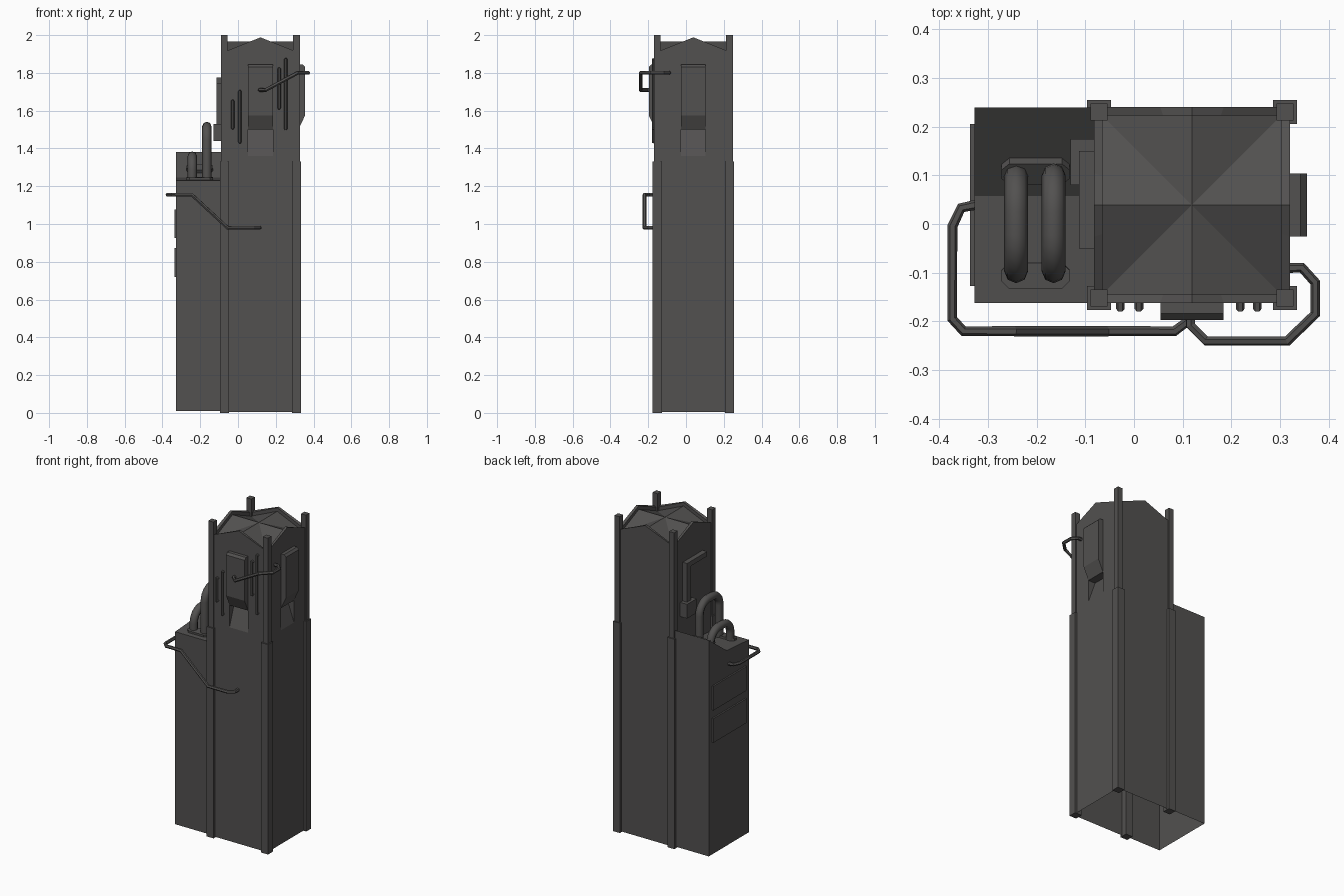
import bpy, bmesh, math
from mathutils import Matrix, Vector

if "Cube" in bpy.data.objects:
    bpy.data.objects.remove(bpy.data.objects["Cube"])

grey = bpy.data.materials.new("dark_grey_metal")
grey.diffuse_color = (0.085, 0.082, 0.08, 1)
grey.use_nodes = True
grey.node_tree.nodes["Principled BSDF"].inputs["Base Color"].default_value = grey.diffuse_color

CX, CY, W = 0.119, 0.039, 0.201      # tower centre and half width
H, T, D = 0.065, 0.017, 0.05         # chute half width, parapet thickness, chute depth
PEAK, EAVE = 1.988, 1.908


def make(name, faces):
    """Mesh object from polygons given as point lists, welded, normals outward."""
    bm = bmesh.new()
    for f in faces:
        bm.faces.new([bm.verts.new(p) for p in f])
    bmesh.ops.remove_doubles(bm, verts=bm.verts, dist=1e-5)
    bmesh.ops.recalc_face_normals(bm, faces=bm.faces)
    me = bpy.data.meshes.new(name)
    bm.to_mesh(me)
    bm.free()
    ob = bpy.data.objects.new(name, me)
    me.materials.append(grey)
    bpy.context.collection.objects.link(ob)
    return ob


def prism(base, offset, skip=()):
    """Faces of a polygon extruded by offset; skip leaves side quads open."""
    off = Vector(offset)
    a = [Vector(p) for p in base]
    b = [p + off for p in a]
    n = len(a)
    sides = [[a[i], a[(i + 1) % n], b[(i + 1) % n], b[i]] for i in range(n) if i not in skip]
    return [a, b[::-1]] + sides


def box(name, lo, hi):
    (x0, y0, z0), (x1, y1, z1) = lo, hi
    base = [(x0, y0, z0), (x1, y0, z0), (x1, y1, z0), (x0, y1, z0)]
    return make(name, prism(base, (0, 0, z1 - z0)))


def tube(name, pts, r, res=1, smooth=False):
    cu = bpy.data.curves.new(name, 'CURVE')
    cu.dimensions = '3D'
    cu.bevel_depth, cu.bevel_resolution, cu.use_fill_caps = r, res, True
    sp = cu.splines.new('POLY')
    sp.points.add(len(pts) - 1)
    for p, q in zip(sp.points, pts):
        p.co = (*q, 1)
    sp.use_smooth = smooth
    cu.materials.append(grey)
    ob = bpy.data.objects.new(name, cu)
    bpy.context.collection.objects.link(ob)
    bpy.ops.object.select_all(action='DESELECT')
    bpy.context.view_layer.objects.active = ob
    ob.select_set(True)
    bpy.ops.object.convert(target='MESH')


def side(k):
    """Frame of tower side k: local x along the wall, -y outward."""
    return Matrix.Translation((CX, CY, 0)) @ Matrix.Rotation(k * math.pi / 2, 4, 'Z')


def gable_wall(k, z0, chute):
    top = [(u, EAVE + (PEAK - EAVE) * (1 - abs(u) / W)) for u in (-W, -H, 0, H, W)]
    o = [(u, -W, z) for u, z in top]
    i = [(u * (W - T) / W, -W + T, z) for u, z in top]
    P = lambda u, z, d=0: (u, -W + d, z)
    if chute:
        lo, hi = 1.36, 1.50
        f = [[P(s * W, z0), P(s * H, z0), P(s * H, lo), P(s * H, hi), o[2 + s], o[2 + 2 * s]] for s in (-1, 1)]
        f += [[P(-H, z0), P(H, z0), P(H, lo), P(-H, lo)],
              [P(-H, hi), P(H, hi), o[3], o[2], o[1]],
              [P(-H, lo), P(H, lo), P(H, hi, D), P(-H, hi, D)],
              [P(-H, hi), P(H, hi), P(H, hi, D), P(-H, hi, D)]]
        f += [[P(s * H, lo), P(s * H, hi), P(s * H, hi, D)] for s in (-1, 1)]
    else:
        f = [[P(-W, z0), P(W, z0)] + o[::-1]]
    f += [[o[j], o[j + 1], i[j + 1], i[j]] for j in range(4)]      # parapet rim
    f += [[(-W + T, -W + T, 1.87), (W - T, -W + T, 1.87)] + i[::-1]]
    return [[side(k) @ Vector(p) for p in face] for face in f]


# tower walls with pointed parapets; left wall only above the annex, bottom open
walls = []
for k, z0, chute in ((0, 0.005, True), (1, 0.005, True), (2, 0.005, False), (3, 1.22, False)):
    walls += gable_wall(k, z0, chute)
make("tower_walls", walls)

# crossed gable roof
r = W - T
roof = []
for k in range(4):
    for s in (-1, 1):
        tri = [(0, 0, 1.965), (0, -r, 1.965), (s * r, -r, 1.885)]
        roof.append([side(k) @ Vector(p) for p in tri])
make("tower_roof", roof)

# corner posts, thick below and thin above
for k in range(4):
    c = side(k) @ Vector((-0.191, -0.191, 0))
    for part, h, z0, z1 in (("lower", 0.0245, 0, 1.33), ("upper", 0.0175, 1.33, 2.0)):
        box(f"corner_post_{part}_{k}", (c.x - h, c.y - h, z0), (c.x + h, c.y + h, z1))

# vent hoods over the chutes on front and right
for k in (0, 1):
    prof = [(0, 1.845), (0.022, 1.845), (0.035, 1.832), (0.035, 1.575), (0, 1.50)]
    base = [side(k) @ Vector((-H, -W - d, z)) for d, z in prof]
    make(f"vent_hood_{k}", prism(base, side(k).to_3x3() @ Vector((2 * H, 0, 0))))

# side annex with a sloped back roof, open at the bottom and towards the tower
prof = [(-0.162, 0.01), (-0.162, 1.23), (0.057, 1.245), (0.239, 1.38), (0.239, 0.01)]
faces = prism([(-0.327, y, z) for y, z in prof], (0.245, 0, 0), skip=(4,))
make("annex", [faces[0]] + faces[2:])

# panels on the left side of the annex
for n, z in enumerate((0.72, 0.925)):
    box(f"annex_panel_{n}", (-0.337, -0.127, z), (-0.325, 0.205, z + 0.153))

# pipe flanges, the rear one tilted with the slope
for name, y, z, tilt in (("front_flange", -0.105, 1.225, 0.07), ("rear_flange", 0.115, 1.285, 0.638)):
    hx, hy, c = 0.07, 0.027, 0.016
    oct_ = [(-hx, -hy + c), (-hx + c, -hy), (hx - c, -hy), (hx, -hy + c),
            (hx, hy - c), (hx - c, hy), (-hx + c, hy), (-hx, hy - c)]
    ob = make(name, prism([(x, q, 0) for x, q in oct_], (0, 0, 0.022)))
    ob.matrix_world = Matrix.Translation((-0.202, y, z)) @ Matrix.Rotation(tilt, 4, 'X')

# arched pipes on the annex roof
for name, x, top in (("short_pipe", -0.242, 1.36), ("tall_pipe", -0.165, 1.517)):
    R, ya, yb = 0.075, -0.097, 0.1
    arc = [math.pi / 2 * j / 6 for j in range(7)]
    path = [(x, ya, 1.22)]
    path += [(x, ya + R * (1 - math.cos(a)), top - R + R * math.sin(a)) for a in arc]
    path += [(x, yb - R * (1 - math.sin(a)), top - R + R * math.cos(a)) for a in arc]
    path += [(x, yb, 1.25)]
    tube(name, path, 0.0245, 2, True)

# slim vertical bars on the front
for n, (x, z0, z1) in enumerate(((-0.028, 1.50, 1.66), (0.01, 1.425, 1.71),
                                 (0.218, 1.605, 1.83), (0.253, 1.495, 1.88))):
    tube(f"front_bar_{n}", [(x, -0.16, z0 + 0.009), (x, -0.174, z0 + 0.009),
                            (x, -0.174, z1 - 0.009), (x, -0.16, z1 - 0.009)], 0.009)

# junction box and angled conduit on the left tower wall
box("junction_box", (-0.13, 0.08, 1.44), (-0.08, 0.175, 1.53))
L = [(0.112, 1.53), (0.15, 1.53), (0.15, 1.775), (-0.05, 1.775), (-0.05, 1.745), (0.112, 1.745)]
make("wall_conduit", prism([(-0.113, y, z) for y, z in L], (0.033, 0, 0)))

# hanging cables
tube("lower_cable", [(-0.322, 0.04, 1.155), (-0.355, 0.033, 1.155), (-0.373, -0.005, 1.155),
                     (-0.373, -0.195, 1.155), (-0.35, -0.22, 1.155), (-0.245, -0.22, 1.155),
                     (-0.055, -0.22, 0.98), (0.083, -0.22, 0.98), (0.114, -0.197, 0.98),
                     (0.114, -0.16, 0.98)], 0.0105)
tube("upper_cable", [(0.315, -0.09, 1.80), (0.345, -0.09, 1.80), (0.372, -0.12, 1.80),
                     (0.372, -0.185, 1.80), (0.315, -0.24, 1.80), (0.148, -0.24, 1.71),
                     (0.116, -0.208, 1.71), (0.116, -0.19, 1.71)], 0.0105)
